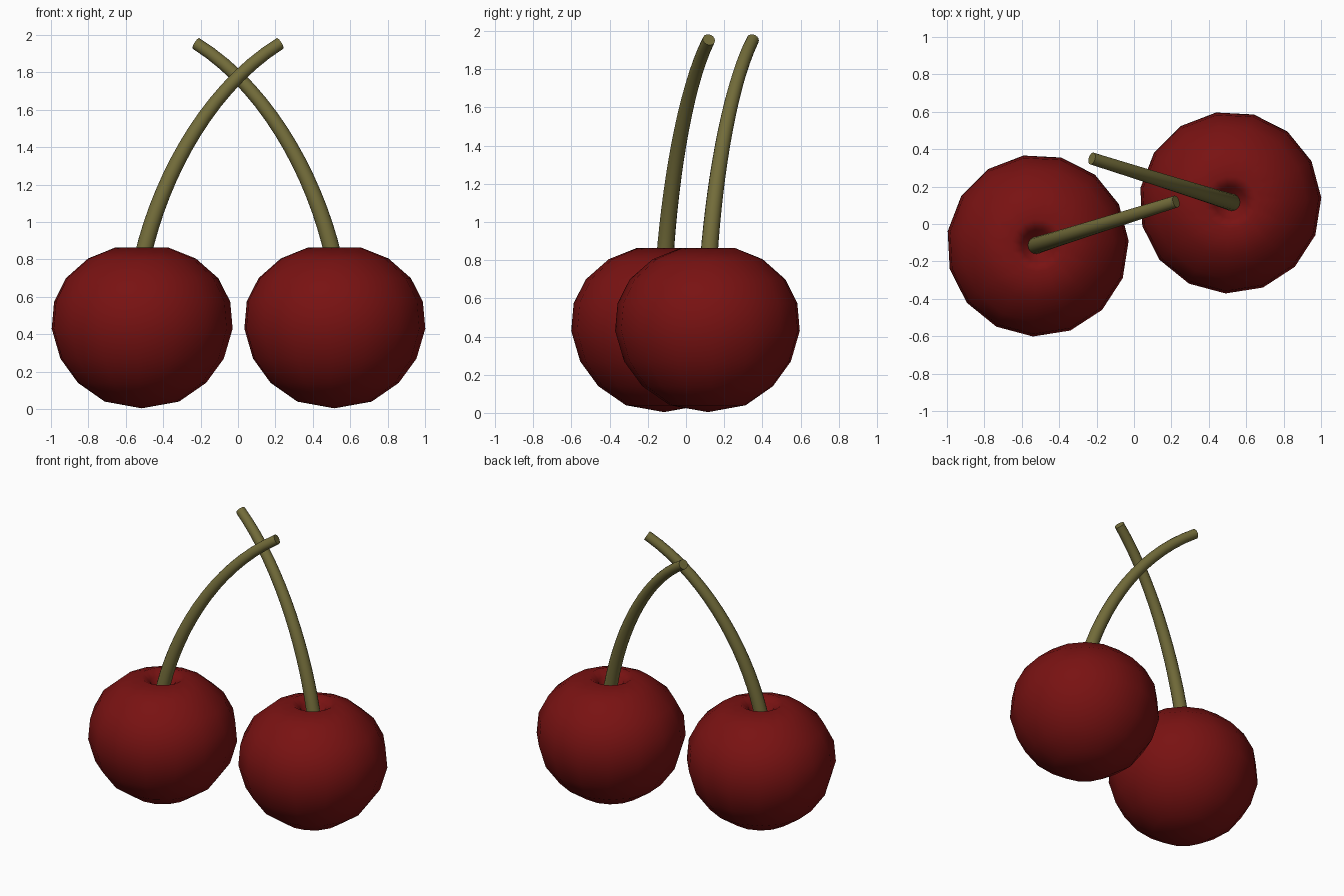
import bpy, bmesh, math
from mathutils import Vector

cube = bpy.data.objects.get("Cube")
if cube:
    bpy.data.objects.remove(cube)


def material(name, rgb):
    mat = bpy.data.materials.new(name)
    mat.use_nodes = True
    mat.diffuse_color = (*rgb, 1)
    mat.node_tree.nodes["Principled BSDF"].inputs["Base Color"].default_value = (*rgb, 1)
    return mat


RED = material("cherry red", (0.19, 0.006, 0.006))
GREEN = material("stem olive", (0.17, 0.15, 0.042))


def finish(name, bm, mat, angle):
    bmesh.ops.recalc_face_normals(bm, faces=bm.faces)
    mesh = bpy.data.meshes.new(name)
    bm.to_mesh(mesh)
    bm.free()
    mesh.materials.append(mat)
    obj = bpy.data.objects.new(name, mesh)
    bpy.context.collection.objects.link(obj)
    bpy.ops.object.select_all(action="DESELECT")
    obj.select_set(True)
    bpy.context.view_layer.objects.active = obj
    bpy.ops.object.shade_smooth_by_angle(angle=math.radians(angle))
    return obj


def bridge(bm, rings):
    for a, b in zip(rings, rings[1:]):
        for i in range(len(a)):
            j = (i + 1) % len(a)
            bm.faces.new((a[i], a[j], b[j], b[i]))


# Fruit: lathed profile (radius, height) with a dimple at the top
PROFILE = [(0.2, 0.04), (0.345, 0.14), (0.44, 0.27), (0.487, 0.43), (0.474, 0.575),
           (0.41, 0.7), (0.29, 0.805), (0.14, 0.865), (0.085, 0.83), (0.05, 0.76)]
SIDES = 15


def make_fruit(name, x, y):
    bm = bmesh.new()
    rings = []
    for r, z in PROFILE:
        angles = [math.radians(3) + math.tau * i / SIDES for i in range(SIDES)]
        rings.append([bm.verts.new((x + r * math.cos(a), y + r * math.sin(a), z)) for a in angles])
    bridge(bm, rings)
    # close the bottom and the dimple with fans
    for ring, z in ((rings[0], 0.004), (rings[-1], 0.74)):
        tip = bm.verts.new((x, y, z))
        for i in range(SIDES):
            bm.faces.new((ring[i], ring[(i + 1) % SIDES], tip))
    finish(name, bm, RED, 75)


# Stem: tapered tube swept along a bent path
PATH = [Vector(p) for p in ((0.525, 0.115, 0.74), (0.45, 0.139, 1.15),
                            (0.2, 0.217, 1.69), (-0.225, 0.35, 1.955))]


def make_stem(name, side, shift):
    p0, p1, p2, p3 = [Vector((p.x * side, p.y + shift, p.z)) for p in PATH]
    bm = bmesh.new()
    rings, steps, sides = [], 16, 16
    for k in range(steps + 1):
        t = k / steps
        s = 1 - t
        centre = p0 * s**3 + p1 * 3 * s * s * t + p2 * 3 * s * t * t + p3 * t**3
        along = ((p1 - p0) * s * s + (p2 - p1) * 2 * s * t + (p3 - p2) * t * t).normalized()
        u = along.cross(Vector((0, 1, 0))).normalized()
        v = along.cross(u)
        r = 0.046 - 0.013 * t
        rings.append([bm.verts.new(centre + r * (u * math.cos(a) + v * math.sin(a)))
                      for a in (math.tau * i / sides for i in range(sides))])
    bridge(bm, rings)
    bm.faces.new(rings[0])
    bm.faces.new(rings[-1])
    finish(name, bm, GREEN, 40)


for label, side, shift in (("left", 1, 0), ("right", -1, -0.23)):
    make_fruit(label + "_cherry", 0.515 * side, 0.115 * side)
    make_stem(label + "_stem", side, shift)
